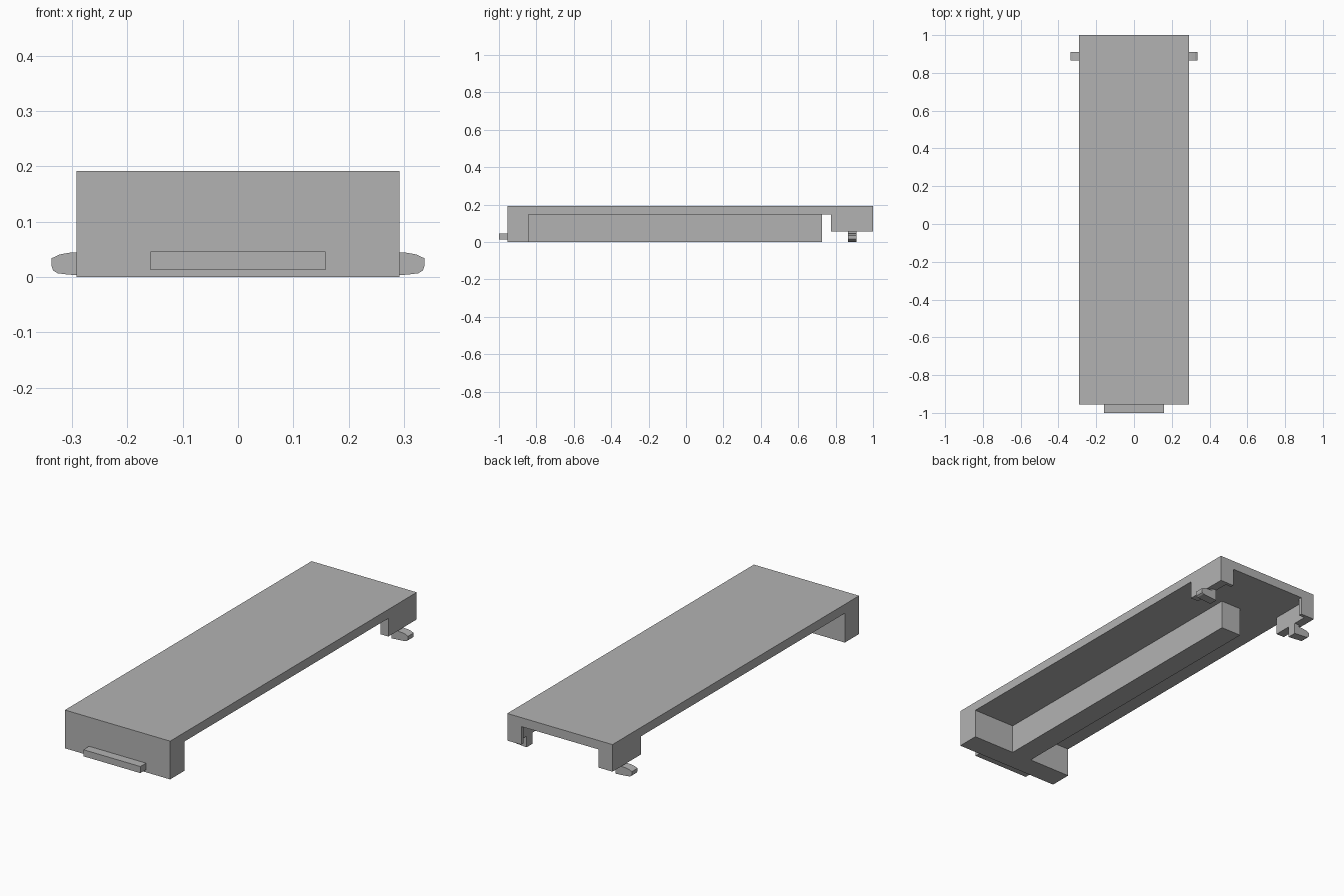
import bpy
import bmesh
from mathutils import Vector

cube = bpy.data.objects.get("Cube")
if cube:
    bpy.data.objects.remove(cube, do_unlink=True)

GREY = (0.45, 0.45, 0.45, 1.0)
grey = bpy.data.materials.new("plain grey")
grey.use_nodes = True
grey.diffuse_color = GREY
grey.node_tree.nodes["Principled BSDF"].inputs["Base Color"].default_value = GREY

# Maps a flat profile point (a, b) at depth c into space
PLANES = {
    "yz": lambda a, b, c: (c, a, b),
    "xz": lambda a, b, c: (a, c, b),
    "xy": lambda a, b, c: (a, b, c),
}


def prism(name, profile, plane, start, end):
    """Extrude a closed profile across its plane from start to end."""
    bm = bmesh.new()
    face = bm.faces.new([bm.verts.new(PLANES[plane](a, b, start)) for a, b in profile])
    moved = bmesh.ops.extrude_face_region(bm, geom=[face])["geom"]
    shift = Vector(PLANES[plane](0, 0, end - start))
    bmesh.ops.translate(bm, vec=shift, verts=[g for g in moved if isinstance(g, bmesh.types.BMVert)])
    bmesh.ops.recalc_face_normals(bm, faces=bm.faces)
    mesh = bpy.data.meshes.new(name)
    bm.to_mesh(mesh)
    bm.free()
    mesh.materials.append(grey)
    obj = bpy.data.objects.new(name, mesh)
    bpy.context.collection.objects.link(obj)
    return obj


def box(name, x, y, z):
    return prism(name, [(x[0], y[0]), (x[1], y[0]), (x[1], y[1]), (x[0], y[1])], "xy", *z)


HALF, TOP, UNDER = 0.292, 0.192, 0.147   # half width, top and underside of the plate
FRONT, BACK, SKIRT = -0.955, 1.0, 0.056  # plate ends, bottom of the rear skirt
INNER = 0.247                            # inside of the rear cheeks

# Cover plate with front wall and rear skirt, extruded from its side outline
cover = prism("cover_plate", [
    (FRONT, 0), (-0.842, 0), (-0.842, UNDER), (0.775, UNDER),
    (0.775, SKIRT), (BACK, SKIRT), (BACK, TOP), (FRONT, TOP),
], "yz", -HALF, HALF)

# Open the rear skirt, leaving two cheeks with thin inward lips
half_plan = [(INNER, 0.7), (INNER, 0.983), (0.214, 0.983), (0.214, 1.1)]
cutter = prism("skirt_cutter", half_plan + [(-x, y) for x, y in reversed(half_plan)],
               "xy", 0.02, UNDER)
cutter.hide_render = True
cut = cover.modifiers.new("open_skirt", "BOOLEAN")
cut.operation = "DIFFERENCE"
cut.solver = "EXACT"
cut.object = cutter
bpy.context.view_layer.objects.active = cover
cover.select_set(True)
bpy.ops.object.modifier_apply(modifier=cut.name)
bpy.data.objects.remove(cutter, do_unlink=True)

# Stiffening rib under the plate and locating tab on the front wall
box("centre_rib", (-0.057, 0.057), (-0.842, 0.728), (0, UNDER))
box("front_tab", (-0.158, 0.158), (-1.0, FRONT), (0.013, 0.046))

# Snap clips: a stem under each cheek with a rounded tongue pointing outwards
clip = [(INNER, SKIRT), (INNER, 0), (0.275, 0.002), (0.31, 0.005), (0.326, 0.007),
        (0.334, 0.012), (0.337, 0.02), (0.337, 0.034), (0.322, 0.041),
        (0.305, 0.044), (0.275, 0.046), (0.275, SKIRT)]
for side, sign in (("left", 1), ("right", -1)):
    prism(side + "_clip", [(sign * x, z) for x, z in clip], "xz", 0.866, 0.911)
